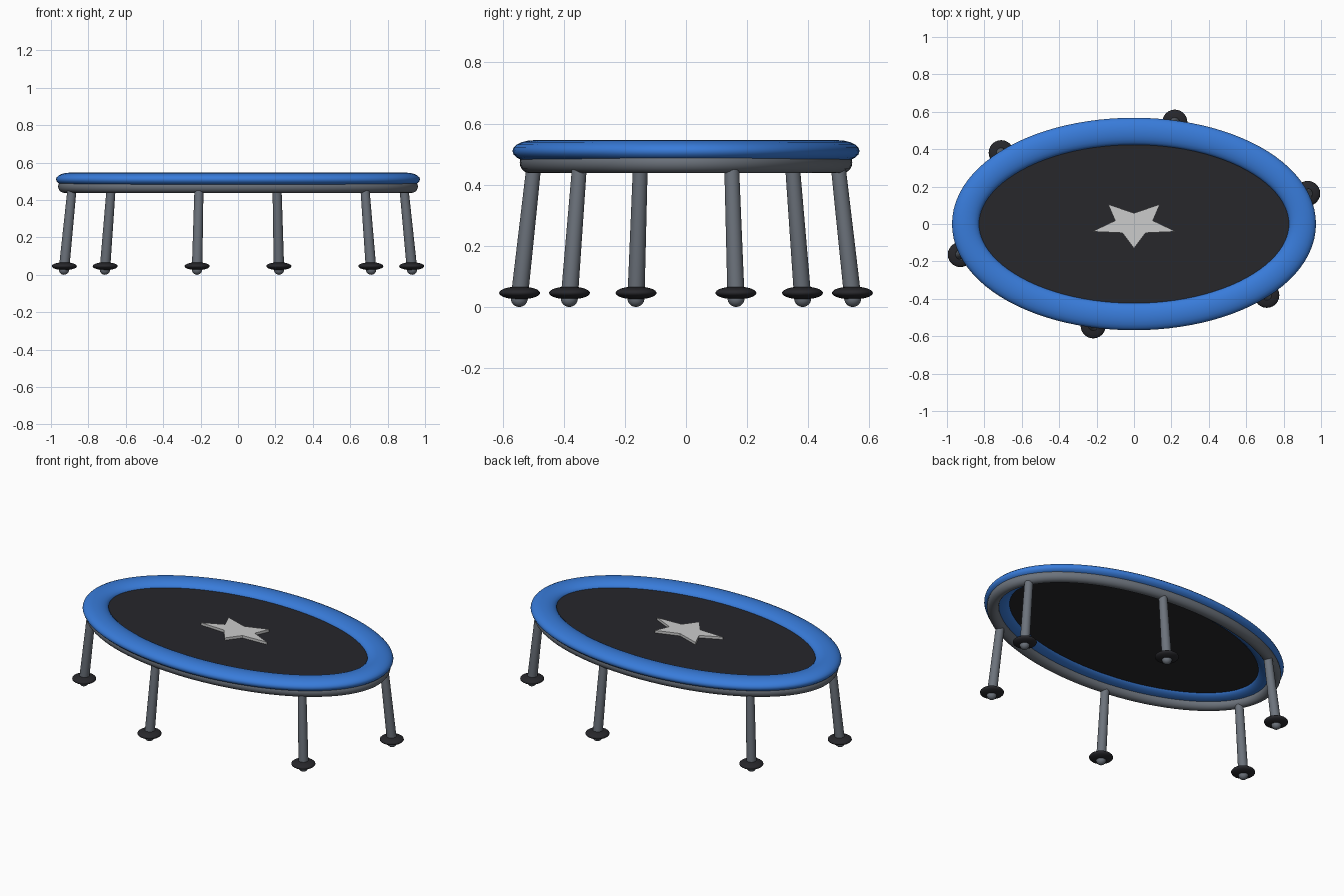
import bpy, bmesh, math
from mathutils import Vector

if "Cube" in bpy.data.objects:
    bpy.data.objects.remove(bpy.data.objects["Cube"])


def mat(name, c):
    m = bpy.data.materials.new(name)
    m.diffuse_color = (*c, 1)
    m.use_nodes = True
    m.node_tree.nodes["Principled BSDF"].inputs["Base Color"].default_value = m.diffuse_color
    return m


BLUE = mat("blue", (0.04, 0.2, 0.7))
BLACK = mat("black", (0.02, 0.02, 0.024))
STEEL = mat("steel", (0.15, 0.17, 0.2))
SILVER = mat("silver", (0.65, 0.65, 0.67))


def finish(name, bm, material, smooth=True):
    bmesh.ops.recalc_face_normals(bm, faces=bm.faces[:])
    me = bpy.data.meshes.new(name)
    bm.to_mesh(me)
    bm.free()
    ob = bpy.data.objects.new(name, me)
    bpy.context.collection.objects.link(ob)
    me.materials.append(material)
    if smooth:
        bpy.ops.object.select_all(action='DESELECT')
        bpy.context.view_layer.objects.active = ob
        ob.select_set(True)
        bpy.ops.object.shade_smooth_by_angle(angle=math.radians(40))
    return ob


def oval_ring(name, a, b, half_w, half_h, z, material, n=96, k=20):
    """Sweep an elliptical section of constant width round an oval."""
    bm = bmesh.new()
    rows = []
    for i in range(n):
        t = math.tau * i / n
        p = Vector((a * math.cos(t), b * math.sin(t), z))
        out = Vector((b * math.cos(t), a * math.sin(t), 0)).normalized()
        rows.append([bm.verts.new(p + out * half_w * math.cos(math.tau * j / k)
                                  + Vector((0, 0, half_h * math.sin(math.tau * j / k))))
                     for j in range(k)])
    for i in range(n):
        r, s = rows[i], rows[(i + 1) % n]
        for j in range(k):
            bm.faces.new((r[j], s[j], s[(j + 1) % k], r[(j + 1) % k]))
    return finish(name, bm, material)


def slab(name, pts, z0, z1, material, smooth):
    """Extrude a flat outline between two heights."""
    bm = bmesh.new()
    f = bm.faces.new([bm.verts.new((x, y, z0)) for x, y in pts])
    new = bmesh.ops.extrude_face_region(bm, geom=[f])["geom"]
    bmesh.ops.translate(bm, vec=(0, 0, z1 - z0),
                        verts=[v for v in new if isinstance(v, bmesh.types.BMVert)])
    return finish(name, bm, material, smooth)


def lathe(name, profile, base, axis, material, k=24):
    """Revolve (radius, height) points about an axis through base."""
    bm = bmesh.new()
    q = Vector((0, 0, 1)).rotation_difference(axis)
    rows = [[bm.verts.new(base + q @ Vector((r * math.cos(math.tau * j / k),
                                            r * math.sin(math.tau * j / k), h)))
             for j in range(k)] for r, h in profile]
    for r, s in zip(rows, rows[1:]):
        for j in range(k):
            bm.faces.new((r[j], r[(j + 1) % k], s[(j + 1) % k], s[j]))
    bm.faces.new(rows[0])
    bm.faces.new(rows[-1])
    return finish(name, bm, material)


# Padded rim and the steel frame beneath it
oval_ring("pad", 0.90, 0.495, 0.073, 0.036, 0.51, BLUE)
oval_ring("frame", 0.929, 0.511, 0.033, 0.034, 0.472, STEEL)

# Jumping mat
slab("mat", [(0.86 * math.cos(math.tau * i / 96), 0.455 * math.sin(math.tau * i / 96))
             for i in range(96)], 0.497, 0.515, BLACK, True)

# Star decoration
star = []
for i in range(10):
    t = -math.pi / 2 + i * math.pi / 5
    r = 1 if i % 2 == 0 else 0.45
    star.append((0.235 * r * math.cos(t), 0.13 * r * math.sin(t)))
slab("star", star, 0.508, 0.53, SILVER, False)

# Six splayed legs with rounded ends and rubber feet
for i in range(6):
    t = math.radians(17 + 60 * i)
    c, s = math.cos(t), math.sin(t)
    low = Vector((0.973 * c, 0.56 * s, 0.028))
    high = Vector((0.927 * c, 0.51 * s, 0.47))
    cap = [(0.028 * math.cos(u), 0.028 * math.sin(u))
           for u in (math.radians(-85 + 17 * j) for j in range(6))]
    lathe(f"leg_{i + 1}", cap + [(0.024, (high - low).length)], low, high - low, STEEL)
    disc = [(0.067 * math.cos(u), 0.021 * math.sin(u))
            for u in (math.radians(-88 + 11 * j) for j in range(17))]
    lathe(f"foot_{i + 1}", disc, Vector((0.971 * c, 0.559 * s, 0.046)),
          Vector((0, 0, 1)), BLACK)
